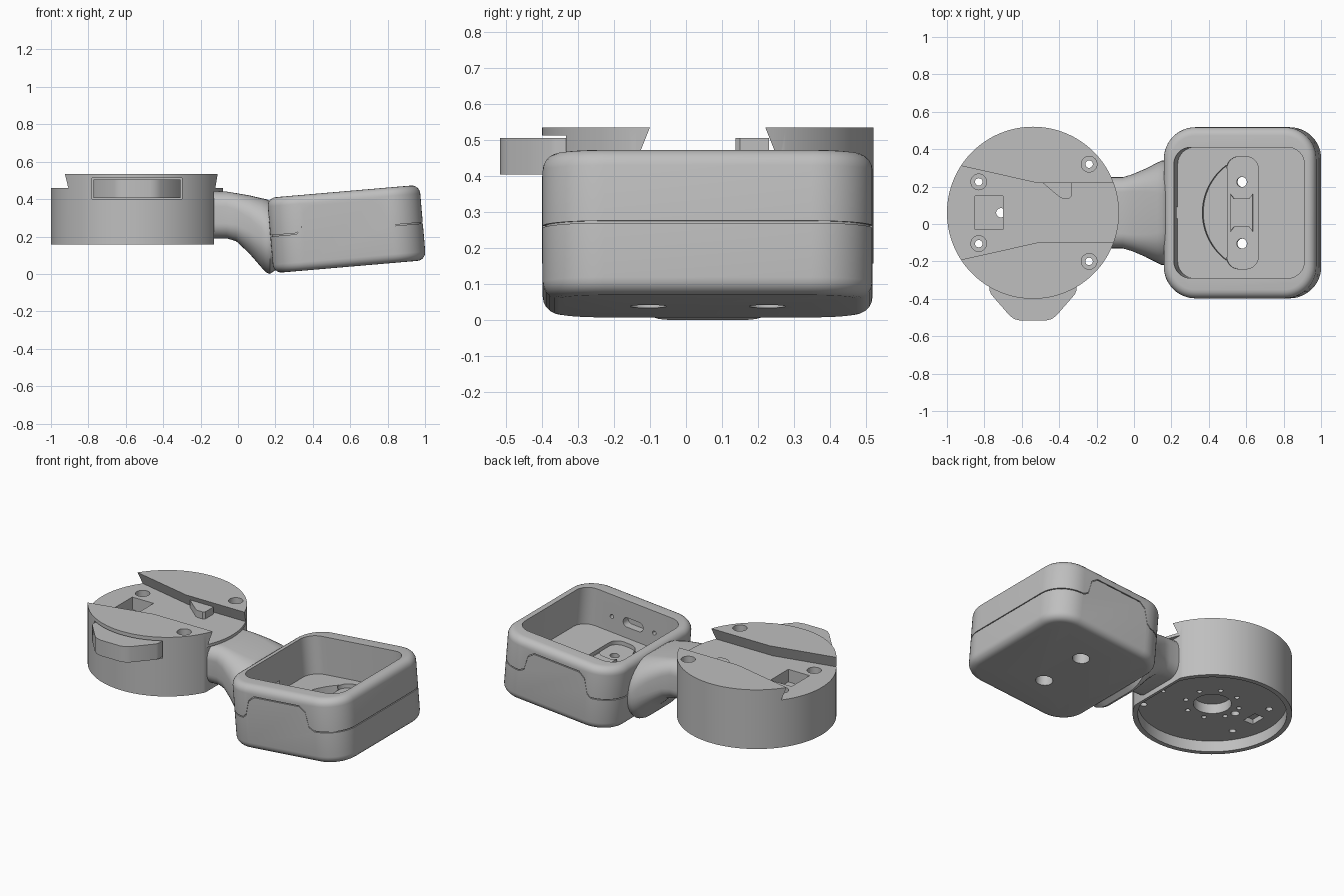
import bpy, bmesh, math
from mathutils import Matrix

old = bpy.data.objects.get("Cube")
if old:
    bpy.data.objects.remove(old, do_unlink=True)

grey = bpy.data.materials.new("matte grey")
grey.use_nodes = True
colour = (0.52, 0.52, 0.52, 1)
grey.diffuse_color = colour
grey.node_tree.nodes["Principled BSDF"].inputs["Base Color"].default_value = colour


def loft(name, rings, bevel=0):
    """Skin a stack of equal-length rings, cap the ends, optionally round the end rims."""
    bm = bmesh.new()
    loops = [[bm.verts.new(p) for p in ring] for ring in rings]
    n = len(loops[0])
    for a, b in zip(loops, loops[1:]):
        for i in range(n):
            bm.faces.new((a[i], a[(i + 1) % n], b[(i + 1) % n], b[i]))
    caps = [bm.faces.new(loops[0]), bm.faces.new(loops[-1])]
    bmesh.ops.recalc_face_normals(bm, faces=bm.faces)
    if bevel:
        rims = [e for f in caps for e in f.edges]
        bmesh.ops.bevel(bm, geom=rims, offset=bevel, segments=5, profile=0.5, affect='EDGES')
    mesh = bpy.data.meshes.new(name)
    bm.to_mesh(mesh)
    bm.free()
    mesh.materials.append(grey)
    obj = bpy.data.objects.new(name, mesh)
    bpy.context.collection.objects.link(obj)
    return obj


def prism(name, outline, z0, z1, bevel=0):
    return loft(name, [[(x, y, z) for x, y in outline] for z in (z0, z1)], bevel)


def circle(cx, cy, r, n=32):
    return [(cx + r * math.cos(math.tau * i / n), cy + r * math.sin(math.tau * i / n)) for i in range(n)]


def round_rect(cx, cy, hx, hy, r, seg=8):
    pts = []
    for q, (sx, sy) in enumerate(((1, 1), (-1, 1), (-1, -1), (1, -1))):
        for i in range(seg + 1):
            a = math.pi / 2 * (q + i / seg)
            pts.append((cx + sx * (hx - r) + r * math.cos(a), cy + sy * (hy - r) + r * math.sin(a)))
    return pts


def rect(x0, x1, y0, y1):
    return [(x0, y0), (x1, y0), (x1, y1), (x0, y1)]


def boolean(obj, tool, op='DIFFERENCE'):
    mod = obj.modifiers.new("cut", 'BOOLEAN')
    mod.operation, mod.object, mod.solver = op, tool, 'EXACT'
    bpy.context.view_layer.objects.active = obj
    bpy.ops.object.modifier_apply(modifier=mod.name)
    bpy.data.objects.remove(tool, do_unlink=True)


def cut(obj, outline, z0, z1):
    boolean(obj, prism("cutter", outline, z0, z1))


def along_y(outline, y0, y1):
    """Prism drawn in x-z and extruded along y."""
    return loft("cutter", [[(x, y, z) for x, z in outline] for y in (y0, y1)])


MID = 0.06      # shared centre line in y
HUB = -0.54     # centre of the round mount
BASE = 0.228    # recessed underside of the mount

# Round mount with a flared dovetail channel
mount = prism("round_mount", circle(HUB, MID, 0.46, 128), 0.158, 0.535)
half_width = [(-1.1, 0.29), (-0.52, 0.16), (0.1, 0.16)]
channel = []
for z, extra in ((0.46, 0.03), (0.61, -0.03)):
    channel.append([(x, MID + h + extra, z) for x, h in half_width] +
                   [(x, MID - h - extra, z) for x, h in reversed(half_width)])
boolean(mount, loft("channel", channel))

# Flat seat for the neck, leaving a lip above it
cut(mount, rect(-0.128, 0.1, -0.3, 0.42), 0.1, 0.442)

# Underside recess, hub bore, and mounting holes
cut(mount, [(min(x, -0.145), y) for x, y in circle(HUB, MID, 0.43, 96)], 0.1, BASE)
cut(mount, circle(HUB, MID, 0.11, 48), 0.1, 0.29)
for i in range(8):
    a = math.tau * (i + 0.5) / 8
    cut(mount, circle(HUB + 0.16 * math.cos(a), MID + 0.16 * math.sin(a), 0.015, 12), 0.1, 0.27)
for dx, dy in ((0.37, -0.05), (0.34, -0.18), (0.31, -0.07)):
    cut(mount, circle(HUB + dx, MID + dy, 0.013, 12), 0.1, 0.26)

# Counterbored screws, two in the channel and two in the rails
for x, dy, seat in ((-0.83, 0.165, 0.4), (-0.24, 0.26, 0.47)):
    for s in (-1, 1):
        cut(mount, circle(x, MID + s * dy, 0.042), seat, 0.6)
        cut(mount, circle(x, MID + s * dy, 0.02, 20), 0.1, 0.6)

# Latch pocket in the channel floor
cut(mount, rect(-0.85, -0.7, -0.03, 0.15), 0.38, 0.5)
cut(mount, circle(-0.712, MID, 0.025, 20), 0.1, 0.4)
cut(mount, rect(-0.87, -0.8, 0.03, 0.13), 0.1, 0.26)

# Slot in the front wall and the push button inside it
boolean(mount, along_y(rect(-0.78, -0.3, 0.4, 0.512), -0.6, -0.27))
side = [(0.232, -0.26), (0.232, -0.355), (0.225, -0.375), (0.125, -0.49), (0.1, -0.508), (0.07, -0.516)]
button = prism("push_button", [(HUB + x, y) for x, y in side] +
               [(HUB - x, y) for x, y in reversed(side)], 0.405, 0.505)
catch = prism("channel_catch", [(-0.5, 0.23), (-0.4, 0.145), (-0.385, 0.137), (-0.345, 0.137),
                                (-0.333, 0.15), (-0.333, 0.23)], 0.44, 0.505)

# Neck: sections flare and grow rounder toward the tilted housing
sections = [(-0.14, 0.19, 0.44, 0.19, 0.08), (-0.06, 0.19, 0.44, 0.19, 0.08),
            (-0.01, 0.175, 0.432, 0.205, 0.09), (0.06, 0.11, 0.42, 0.235, 0.12),
            (0.125, 0.035, 0.405, 0.268, 0.16), (0.15, 0.008, 0.4, 0.28, 0.18),
            (0.17, 0.0, 0.39, 0.28, 0.18), (0.2, 0.02, 0.36, 0.27, 0.165)]
neck = loft("neck", [[(x, y, z) for y, z in
                      round_rect(MID, (lo + hi) / 2, h, (hi - lo) / 2, r)]
                     for x, lo, hi, h, r in sections])

# Housing, built level then tilted: skin split by a seam groove around a solid core
L, W, H = 0.818, 0.4575, 0.404
housing = prism("housing", round_rect(L / 2, 0, L / 2, W, 0.17, 12), 0, H, 0.046)
seam = [(-0.1, 0.2), (0.14, 0.2), (0.165, 0.22), (0.19, 0.31), (0.23, 0.34),
        (0.55, 0.34), (0.59, 0.31), (0.61, 0.22), (0.645, 0.2), (1, 0.2)]
g = 0.003
boolean(housing, along_y([(x, z - g) for x, z in seam] + [(x, z + g) for x, z in reversed(seam)], -0.6, 0.6))
i = 0.008
core = prism("core", round_rect(L / 2, 0, L / 2 - i, W - i, 0.162, 12), i, H - i, 0.041)
boolean(housing, core, 'UNION')

# Cavity, floor pockets, through holes and connector window
FLOOR = 0.165
cut(housing, round_rect(0.408, 0, 0.35, 0.35, 0.09), FLOOR, 0.6)
cut(housing, round_rect(0.405, 0, 0.085, 0.3, 0.065), 0.14, 0.3)
arc = math.asin(0.255 / 0.315)
crescent = [(0.505 - 0.315 * math.cos(arc * k / 12), 0.315 * math.sin(arc * k / 12)) for k in range(-12, 13)]
cut(housing, crescent, 0.1, 0.3)
for s in (-1, 1):
    cut(housing, circle(0.4, s * 0.165, 0.027, 24), -0.1, 0.2)
    cut(housing, circle(0.4, s * 0.165, 0.05, 32), -0.1, 0.1)
    boolean(housing, along_y(circle(0.41 + s * 0.15, 0.265, 0.013, 12), -0.4, -0.3))
boolean(housing, along_y(round_rect(0.41, 0.265, 0.07, 0.03, 0.028), -0.4, -0.3))

# Cable opening toward the neck
cut(housing, rect(0.03, 0.1, -0.03, 0.03), FLOOR + 0.005, 0.23)

# Pinched cable clip in the pocket
clip = prism("cable_clip", [(0.34, -0.1), (0.36, -0.075), (0.44, -0.075), (0.46, -0.1),
                            (0.46, 0.1), (0.44, 0.075), (0.36, 0.075), (0.34, 0.1)], 0.13, FLOOR)

tilt = Matrix.Translation((0.19, MID, 0.004)) @ Matrix.Rotation(-math.radians(4.9), 4, 'Y')
for part in (housing, clip):
    part.matrix_world = tilt

# Smooth curved walls, keep crisp edges
bpy.ops.object.select_all(action='DESELECT')
for part in (mount, button, catch, neck, housing, clip):
    part.select_set(True)
bpy.context.view_layer.objects.active = mount
bpy.ops.object.shade_smooth_by_angle(angle=math.radians(32))
